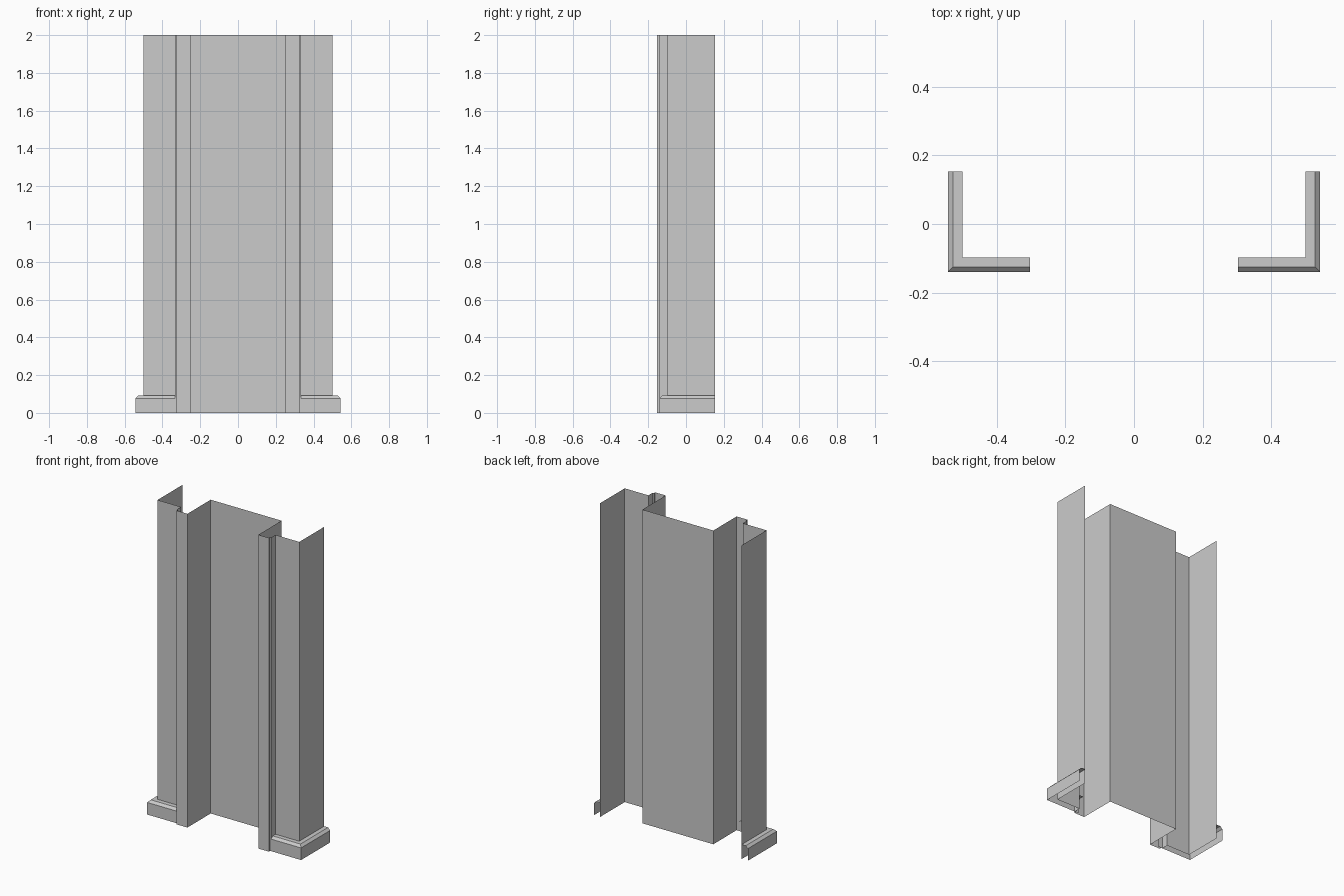
import bpy
import bmesh

cube = bpy.data.objects.get("Cube")
if cube:
    bpy.data.objects.remove(cube, do_unlink=True)

HEIGHT = 2.0
FRONT, WALL, BACK = -0.153, -0.097, 0.153   # y of trim face, wall face, rear edge
RECESS, STEP = 0.082, -0.14                 # y of recessed panel and trim step
INNER, LIP, TRIM, OUTER = 0.25, 0.325, 0.333, 0.5   # x of vertical edges

grey = bpy.data.materials.new("plain_grey")
grey.use_nodes = True
colour = (0.6, 0.6, 0.6, 1.0)
grey.diffuse_color = colour
grey.node_tree.nodes["Principled BSDF"].inputs["Base Color"].default_value = colour


def sheet(name, rings, mirror=False):
    """Skin an open surface between successive rings of points."""
    bm = bmesh.new()
    rows = [[bm.verts.new(p) for p in ring] for ring in rings]
    for low, high in zip(rows, rows[1:]):
        for i in range(len(low) - 1):
            bm.faces.new((low[i], low[i + 1], high[i + 1], high[i]))
    mesh = bpy.data.meshes.new(name)
    bm.to_mesh(mesh)
    bm.free()
    mesh.materials.append(grey)
    obj = bpy.data.objects.new(name, mesh)
    bpy.context.collection.objects.link(obj)
    if mirror:
        obj.modifiers.new("Mirror", "MIRROR").use_mirror_merge = False
    return obj


def upright(name, plan, mirror=False):
    """Raise a plan outline to full height."""
    return sheet(name, [[(x, y, z) for x, y in plan] for z in (0, HEIGHT)], mirror)


# Recessed panel with its two side returns
upright("recessed_panel", [(-INNER, FRONT), (-INNER, RECESS), (INNER, RECESS), (INNER, FRONT)])

# Stepped trim on each side of the opening
upright("opening_trim", [(INNER, FRONT), (LIP, FRONT), (LIP, STEP), (TRIM, STEP), (TRIM, WALL)], True)

# Outer wall corners, open at the back
upright("outer_wall", [(TRIM, WALL), (OUTER, WALL), (OUTER, BACK)], True)

# Bevelled base moulding wrapped around each wall corner
section = [(0.043, 0), (0.043, 0.077), (0.028, 0.092), (0, 0.092)]
sheet("base_moulding",
      [[(0.304, WALL - out, z), (OUTER + out, WALL - out, z), (OUTER + out, BACK, z)]
       for out, z in section], True)
